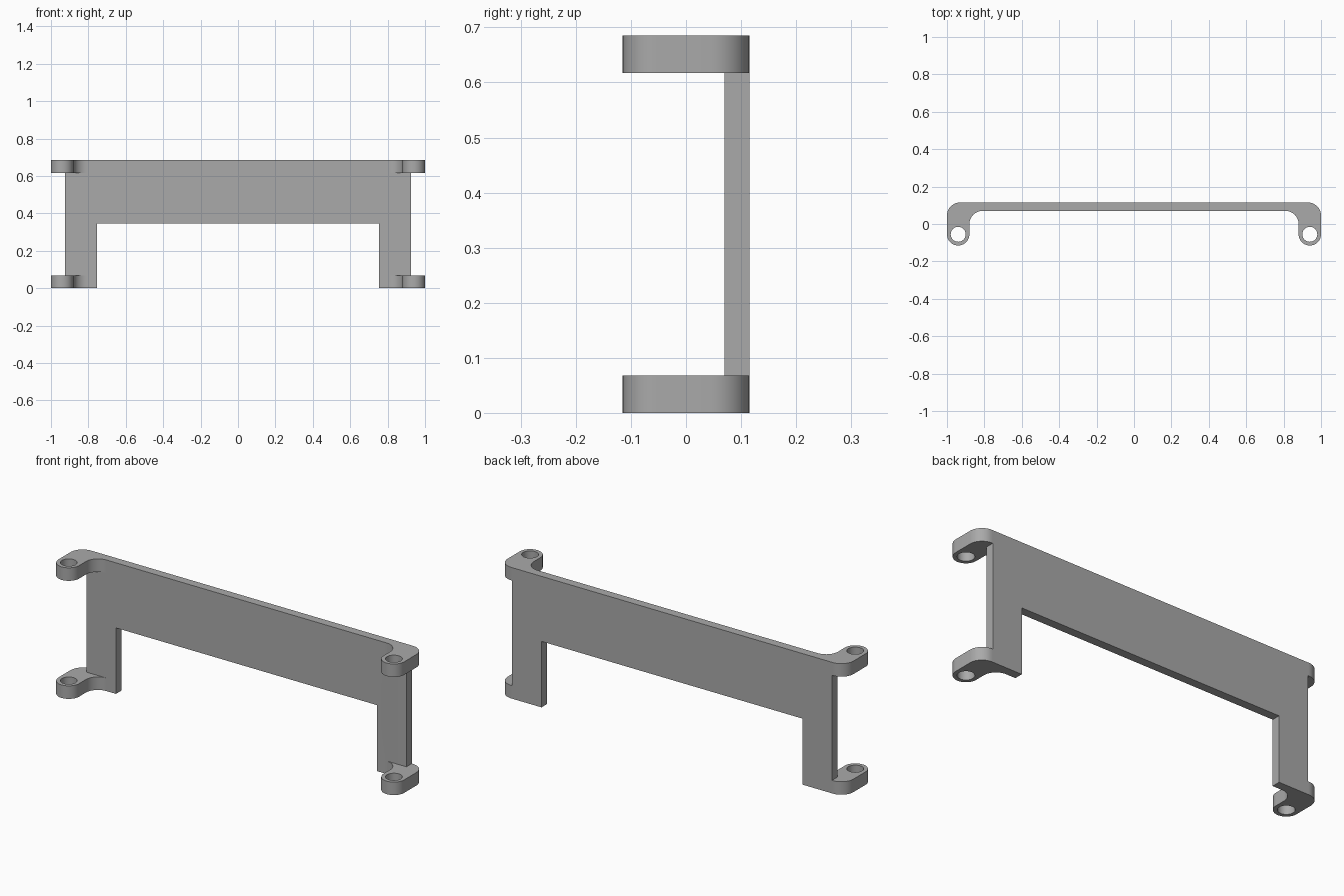
import bpy, bmesh
from math import sin, cos, radians

cube = bpy.data.objects.get("Cube")
if cube:
    bpy.data.objects.remove(cube, do_unlink=True)

HEIGHT, BACK, FRONT = 0.685, 0.115, 0.07
LUG_T = 0.068

grey = bpy.data.materials.new("plain grey")
grey.use_nodes = True
grey.diffuse_color = (0.4, 0.4, 0.4, 1)
grey.node_tree.nodes["Principled BSDF"].inputs["Base Color"].default_value = (0.4, 0.4, 0.4, 1)


def arc(cx, cy, r, start, end, steps):
    angles = [radians(start + (end - start) * i / steps) for i in range(steps + 1)]
    return [(cx + r * cos(a), cy + r * sin(a)) for a in angles]


def prism(name, points, place, offset):
    """Extrude a closed 2D outline by the offset vector."""
    bm = bmesh.new()
    face = bm.faces.new([bm.verts.new(place(*p)) for p in points])
    new = bmesh.ops.extrude_face_region(bm, geom=[face])["geom"]
    bmesh.ops.translate(bm, vec=offset, verts=[v for v in new if isinstance(v, bmesh.types.BMVert)])
    bmesh.ops.recalc_face_normals(bm, faces=bm.faces)
    mesh = bpy.data.meshes.new(name)
    bm.to_mesh(mesh)
    bm.free()
    mesh.materials.append(grey)
    ob = bpy.data.objects.new(name, mesh)
    bpy.context.collection.objects.link(ob)
    return ob


def combine(target, tool, operation):
    """Apply a boolean and remove the tool."""
    mod = target.modifiers.new(operation.title(), "BOOLEAN")
    mod.operation, mod.solver, mod.object = operation, "EXACT", tool
    bpy.context.view_layer.objects.active = target
    bpy.ops.object.modifier_apply(modifier=mod.name)
    bpy.data.objects.remove(tool, do_unlink=True)


# Back panel with a wide opening between its two legs
half = [(0.755, 0.345), (0.755, 0), (0.925, 0), (0.925, HEIGHT)]
outline = half + [(-x, z) for x, z in reversed(half)]
bracket = prism("mounting_bracket", outline, lambda x, z: (x, FRONT, z), (0, BACK - FRONT, 0))

# Hooked lug: rounded tip, rounded outer corner, inner fillet
lug = (arc(0.94, -0.055, 0.06, 180, 360, 24)
       + arc(0.93, 0.045, 0.07, 0, 90, 12)
       + [(0.80, BACK), (0.80, FRONT)]
       + arc(0.81, 0.0, 0.07, 90, 0, 12))
hole = arc(0.94, -0.055, 0.04, 0, 350, 35)

for side in (1, -1):
    for z in (0, HEIGHT - LUG_T):
        part = prism("lug", lug, lambda x, y: (side * x, y, z), (0, 0, LUG_T))
        drill = prism("drill", hole, lambda x, y: (side * x, y, z - 0.02), (0, 0, LUG_T + 0.04))
        combine(part, drill, "DIFFERENCE")
        combine(bracket, part, "UNION")

# Smooth the round edges, keep corners crisp
bpy.ops.object.select_all(action="DESELECT")
bracket.select_set(True)
bpy.context.view_layer.objects.active = bracket
bpy.ops.object.shade_smooth_by_angle(angle=radians(30))
